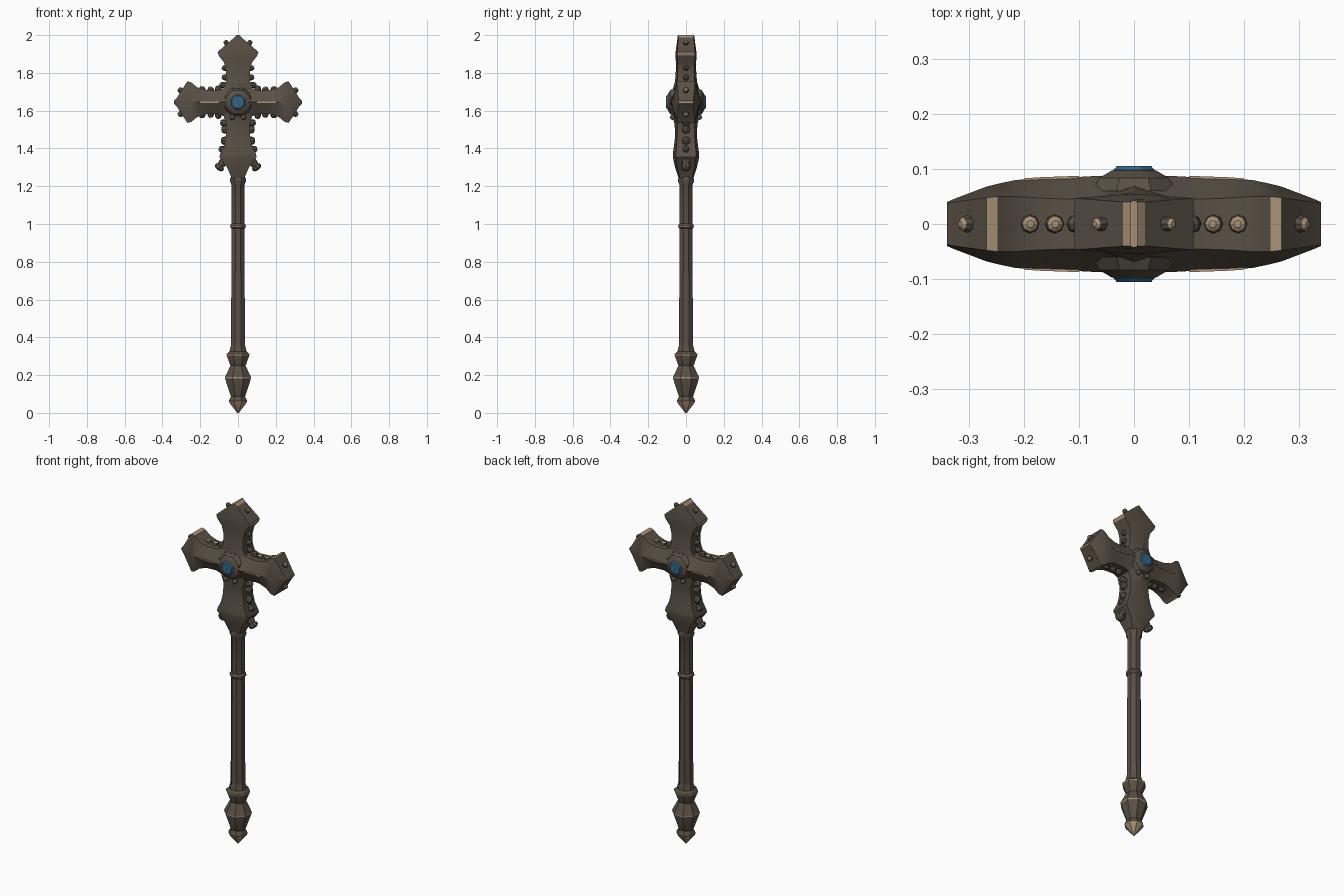
import bpy, bmesh, math
from mathutils import Vector

if "Cube" in bpy.data.objects:
    bpy.data.objects.remove(bpy.data.objects["Cube"])

CZ = 1.645  # height of the cross centre


def material(name, rgb):
    m = bpy.data.materials.new(name)
    m.diffuse_color = (*rgb, 1)
    m.use_nodes = True
    m.node_tree.nodes["Principled BSDF"].inputs["Base Color"].default_value = m.diffuse_color
    return m


IRON = material("dark bronze", (0.100, 0.080, 0.060))
WORN = material("worn tan edge", (0.40, 0.29, 0.19))
BLUE = material("blue gem", (0.035, 0.13, 0.23))


def finish(bm, name, mats):
    bmesh.ops.recalc_face_normals(bm, faces=bm.faces)
    me = bpy.data.meshes.new(name)
    bm.to_mesh(me)
    bm.free()
    for m in mats:
        me.materials.append(m)
    ob = bpy.data.objects.new(name, me)
    bpy.context.collection.objects.link(ob)
    bpy.ops.object.select_all(action='DESELECT')
    ob.select_set(True)
    bpy.context.view_layer.objects.active = ob
    bpy.ops.object.shade_smooth_by_angle(angle=math.radians(25))
    return ob


def loft(bm, rings, worn=lambda row, side: False):
    """Skin a list of equal point rings and cap both ends."""
    vs = [[bm.verts.new(p) for p in ring] for ring in rings]
    n = len(vs[0])
    for i in range(len(vs) - 1):
        for j in range(n):
            k = (j + 1) % n
            f = bm.faces.new((vs[i][j], vs[i][k], vs[i + 1][k], vs[i + 1][j]))
            f.material_index = int(worn(i, j))
    bm.faces.new(vs[0])
    return bm.faces.new(vs[-1])


def arm_point(angle, t, s, y):
    """t runs out along the arm, s runs across it."""
    return Vector((t * math.sin(angle) + s * math.cos(angle), y,
                   CZ + t * math.cos(angle) - s * math.sin(angle)))


def arm(name, angle, sections, worn_rows):
    """Ridged arm; each section = distance, half width, edge depth, ridge depth."""
    bm = bmesh.new()
    rings = []
    for t, w, e, r in sections:
        outline = [(w, -e), (w, e), (0, r), (-w, e), (-w, -e), (0, -r)]
        rings.append([arm_point(angle, t, s, y) for s, y in outline])
    cap = loft(bm, rings, lambda i, j: i in worn_rows and j in (0, 3))
    cap.material_index = 1
    return finish(bm, name, [IRON, WORN])


def stud(bm, pos, direction, r, h, cap_worn=True):
    """Rounded little knob with a worn cap."""
    d = Vector(direction).normalized()
    y = Vector((0, 1, 0))
    u = d.cross(y)
    rings = []
    for k, a in ((1, -0.4), (1, 0.35), (0.8, 0.75), (0.4, 1)):
        rings.append([pos + d * h * a + (u * math.cos(q) + y * math.sin(q)) * r * k
                      for q in (math.tau * i / 8 for i in range(8))])
    cap = loft(bm, rings, lambda i, j: cap_worn and i == 2)
    cap.material_index = int(cap_worn)


def turned(name, profile, worn_rows=(), sides=8):
    """Polygonal turned part from (height, radius) pairs."""
    bm = bmesh.new()
    k = 1 / math.cos(math.pi / sides)
    rings = [[(r * k * math.cos(a), r * k * math.sin(a), z)
              for a in (math.tau * (i + 0.5) / sides for i in range(sides))]
             for z, r in profile]
    loft(bm, rings, lambda i, j: i in worn_rows)
    return finish(bm, name, [IRON, WORN])


# Cross head: four flared arms with gabled ends
arm("top_arm", 0, [
    (0, .078, .048, .085), (.075, .076, .045, .068), (.11, .064, .045, .058),
    (.165, .063, .044, .054), (.21, .074, .045, .054), (.246, .102, .047, .055),
    (.266, .108, .047, .055), (.342, .02, .040, .045), (.355, .006, .040, .043)], (5, 7))
for name, ang in (("right_arm", math.pi / 2), ("left_arm", -math.pi / 2)):
    arm(name, ang, [
        (0, .078, .048, .090), (.075, .074, .046, .087), (.11, .062, .045, .085),
        (.17, .064, .047, .083), (.215, .078, .050, .080), (.248, .105, .050, .073),
        (.268, .110, .048, .068), (.326, .02, .040, .046), (.34, .006, .037, .040)], (5,))
arm("lower_arm", math.pi, [
    (0, .078, .050, .085), (.08, .074, .048, .07), (.12, .062, .046, .06),
    (.18, .064, .046, .058), (.235, .075, .050, .064), (.275, .095, .054, .070),
    (.29, .098, .054, .070), (.345, .058, .045, .058), (.41, .03, .03, .036)], ())

# Studs on the gabled ends, crockets along the arm edges
bm = bmesh.new()
for sx in (-1, 1):
    stud(bm, Vector((sx * .060, 0, 1.957)), (sx * .7, 0, .8), .013, .018)
    for sz in (-1, 1):
        stud(bm, Vector((sx * .300, 0, CZ + sz * .060)), (sx * .8, 0, sz * .6), .015, .020)
        for x, s, h in ((.105, .066, .022), (.145, .060, .022), (.190, .066, .018)):
            stud(bm, Vector((sx * x, 0, CZ + sz * s)), (-sx * .1, 0, sz), .017, h,
                 sz > 0 and x > .11)
    for z, x, r in ((1.735, .074, .016), (1.775, .062, .016), (1.825, .062, .015),
                    (1.535, .070, .019), (1.500, .064, .022), (1.440, .066, .022),
                    (1.395, .078, .018)):
        stud(bm, Vector((sx * x, 0, z)), (sx, 0, .1), r, .024, False)
finish(bm, "edge_crockets", [IRON, WORN])

# Short prongs hanging below the head
bm = bmesh.new()
for sx in (-1, 1):
    stud(bm, Vector((sx * .070, 0, 1.338)), (sx * .62, 0, -.78), .022, .055, False)
    stud(bm, Vector((sx * .097, 0, 1.302)), (sx * .62, 0, -.78), .026, .018, False)
finish(bm, "lower_prongs", [IRON])

# Raised boss, gem and small pins on front and back
for side, sy in (("front", -1), ("back", 1)):
    def disc(r, y, n=8):
        return [(r * math.cos(a), sy * y, CZ + r * math.sin(a))
                for a in (math.tau * (i + .5) / n for i in range(n))]
    bm = bmesh.new()
    loft(bm, [disc(.082, .060), disc(.068, .084), disc(.044, .097)])
    finish(bm, side + "_boss", [IRON])
    bm = bmesh.new()
    loft(bm, [disc(.040, .088), disc(.041, .098), disc(.034, .105)])
    finish(bm, side + "_gem", [BLUE])
    bm = bmesh.new()
    for sx in (-1, 1):
        bmesh.ops.create_icosphere(bm, subdivisions=2, radius=.014)
        bmesh.ops.translate(bm, verts=bm.verts[-42:], vec=(sx * .03, sy * .072, 1.565))
    finish(bm, side + "_pins", [IRON])
    # worn streak along the side arm ridges
    bm = bmesh.new()
    for sx in (-1, 1):
        loft(bm, [[(sx * x, sy * (y + dy), CZ + dz) for dy, dz in
                   ((.002, -.004), (.002, .004), (-.01, .004), (-.01, -.004))]
                  for x, y in ((.10, .0855), (.17, .083), (.20, .081))])
    finish(bm, side + "_ridge_wear", [WORN])

# Shaft with two collars
turned("shaft", [
    (.34, .037), (.975, .034), (.985, .042), (.992, .042), (1.002, .034),
    (1.205, .034), (1.225, .042), (1.238, .042), (1.255, .035), (1.29, .036),
    (1.33, .045)], (2,))

# Turned pommel with worn rims and a pointed tip
turned("pommel", [
    (.085, .037), (.183, .069), (.189, .069), (.25, .040), (.305, .060),
    (.312, .060), (.325, .045), (.365, .036)], (1, 4))
turned("pommel_tip", [(0, .004), (.05, .043), (.062, .049), (.09, .036)], (0, 1))
